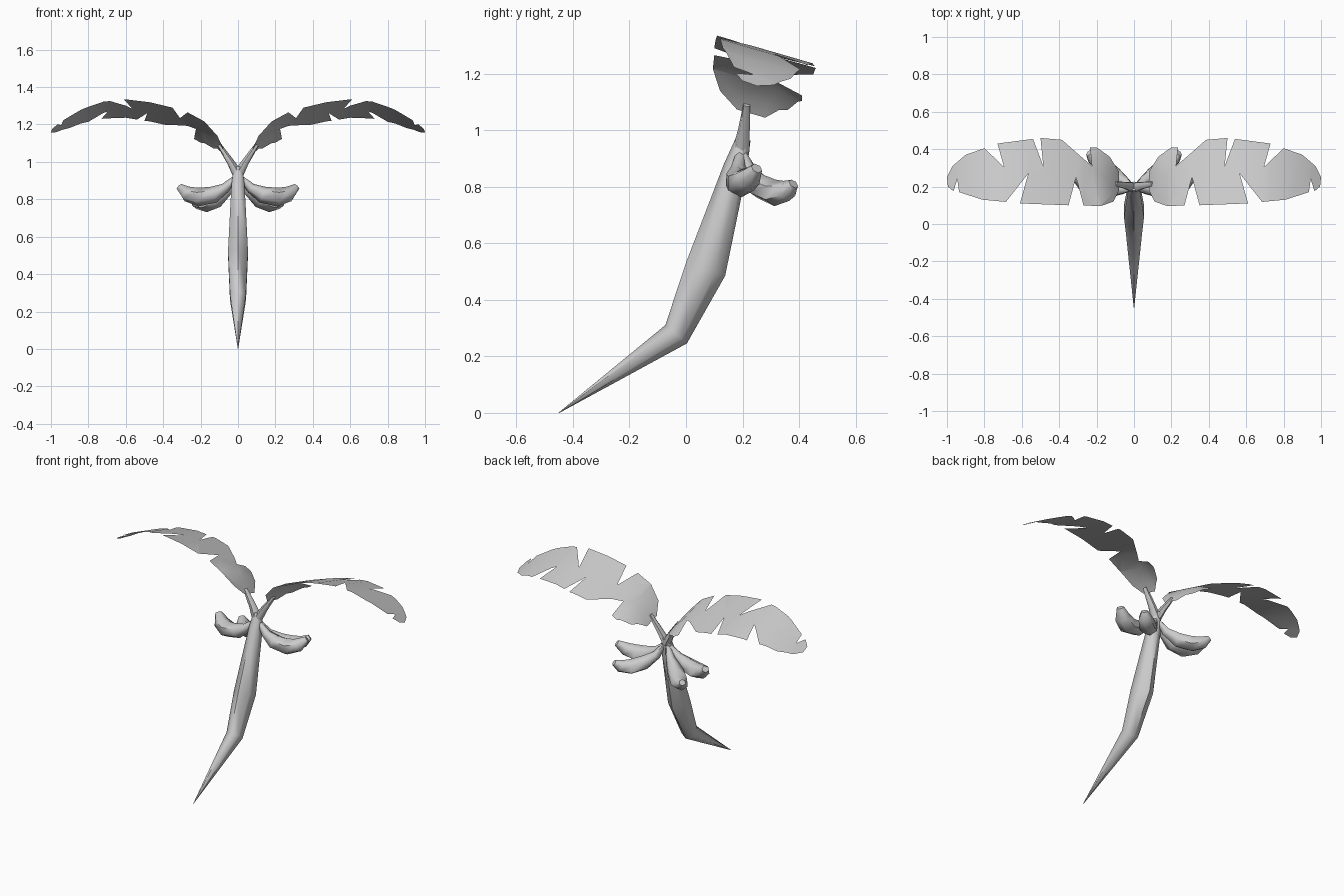
import bpy
import bmesh
import math
from mathutils import Vector

cube = bpy.data.objects.get("Cube")
if cube:
    bpy.data.objects.remove(cube, do_unlink=True)

# Single grey material
grey = bpy.data.materials.new("plain grey")
grey.use_nodes = True
colour = (0.6, 0.6, 0.6, 1)
grey.diffuse_color = colour
grey.node_tree.nodes["Principled BSDF"].inputs["Base Color"].default_value = colour


def finish(bm, name, angle):
    """Turn a bmesh into a shaded object."""
    mesh = bpy.data.meshes.new(name)
    bm.to_mesh(mesh)
    bm.free()
    mesh.materials.append(grey)
    obj = bpy.data.objects.new(name, mesh)
    bpy.context.collection.objects.link(obj)
    bpy.ops.object.select_all(action="DESELECT")
    obj.select_set(True)
    bpy.context.view_layer.objects.active = obj
    bpy.ops.object.shade_smooth_by_angle(angle=math.radians(angle))
    return obj


def tube(name, path, mirror=1, sides=6):
    """Loft a ring of sides along (x, y, z, width, depth) stations."""
    bm = bmesh.new()
    centres = [Vector((p[0] * mirror, p[1], p[2])) for p in path]
    rings = []
    for i, c in enumerate(centres):
        before = (c - centres[i - 1]).normalized() if i else Vector()
        after = (centres[i + 1] - c).normalized() if i + 1 < len(path) else Vector()
        tangent = (before + after).normalized()
        across = tangent.cross(Vector((0, 0, 1))).normalized()
        out = across.cross(tangent)
        width, depth = path[i][3], path[i][-1]
        ring = []
        for k in range(sides):
            a = math.tau * (k + 0.5) / sides + math.pi / 6 * 2
            ring.append(bm.verts.new(c + across * width * math.cos(a) * 1.1
                                     + out * depth * math.sin(a)))
        rings.append(ring)
    for low, high in zip(rings, rings[1:]):
        for k in range(sides):
            n = (k + 1) % sides
            bm.faces.new((low[k], low[n], high[n], high[k]))
    bm.faces.new(rings[0])
    bm.faces.new(rings[-1])
    bmesh.ops.recalc_face_normals(bm, faces=bm.faces)
    return finish(bm, name, 62)


# Arch of the leaf's front edge: x, z
ARCH = [(0.07, 1.08), (0.11, 1.145), (0.18, 1.215), (0.27, 1.265), (0.35, 1.29),
        (0.47, 1.32), (0.6, 1.337), (0.72, 1.328), (0.84, 1.29), (0.94, 1.24),
        (1.0, 1.2)]

# Torn leaf outline seen from above: back edge outward, front edge inward
OUTLINE = [(0.08, 0.2), (0.08, 0.28), (0.13, 0.36), (0.2, 0.41), (0.235, 0.41),
           (0.225, 0.31), (0.3, 0.375), (0.385, 0.45), (0.5, 0.46),
           (0.485, 0.31), (0.54, 0.455), (0.73, 0.43), (0.695, 0.305),
           (0.8, 0.405), (0.9, 0.37), (0.97, 0.31), (1.0, 0.25), (0.995, 0.2),
           (0.965, 0.175), (0.945, 0.24), (0.935, 0.17), (0.81, 0.13),
           (0.685, 0.118), (0.565, 0.27), (0.61, 0.11), (0.35, 0.1),
           (0.31, 0.25), (0.27, 0.1), (0.18, 0.095), (0.11, 0.12), (0.08, 0.18)]


def arch_height(x):
    for (xa, za), (xb, zb) in zip(ARCH, ARCH[1:]):
        if x <= xb:
            return za + (zb - za) * (x - xa) / (xb - xa)
    return ARCH[-1][1]


def leaf(name, mirror):
    """Cut the flat outline across, then bend it along the arch."""
    bm = bmesh.new()
    bm.faces.new([bm.verts.new((x, y, 0)) for x, y in OUTLINE])
    bmesh.ops.triangulate(bm, faces=bm.faces[:])
    for x, _ in ARCH[1:-1]:
        bmesh.ops.bisect_plane(bm, geom=bm.verts[:] + bm.edges[:] + bm.faces[:],
                               plane_co=(x, 0, 0), plane_no=(1, 0, 0))
    for v in bm.verts:
        v.co.z = arch_height(v.co.x) - 0.29 * (v.co.y - 0.1)
        if v.co.x < 0.24:
            v.co.z -= 0.3 * max(0, v.co.y - 0.3)
        v.co.x *= mirror
    bm.normal_update()
    for f in bm.faces:
        if f.normal.z < 0:
            f.normal_flip()
    return finish(bm, name, 40)


# Trunk, pointed at the root and bent above it
tube("trunk", [(0, -0.45, 0, 0.001), (0, -0.035, 0.278, 0.045, 0.05),
               (0, 0.07, 0.51, 0.056, 0.073), (0, 0.175, 0.87, 0.037, 0.042),
               (0, 0.203, 0.97, 0.024, 0.026)])

# Stalks, leaves and fruit on both sides
SIDE_FRUIT = [(0.01, 0.19, 0.92, 0.012), (0.07, 0.185, 0.86, 0.027),
              (0.13, 0.185, 0.825, 0.045), (0.21, 0.195, 0.812, 0.05),
              (0.27, 0.22, 0.828, 0.042), (0.312, 0.25, 0.865, 0.02)]
BACK_FRUIT = [(0.01, 0.2, 0.92, 0.012), (0.05, 0.225, 0.85, 0.027),
              (0.11, 0.265, 0.8, 0.045), (0.17, 0.315, 0.778, 0.047),
              (0.215, 0.355, 0.785, 0.038), (0.24, 0.38, 0.81, 0.018)]
for side, m in (("left", 1), ("right", -1)):
    tube(side + "_stalk", [(0, 0.195, 0.93, 0.028), (0.04, 0.205, 1.0, 0.02),
                           (0.1, 0.215, 1.09, 0.012)], m)
    leaf(side + "_leaf", m)
    tube(side + "_side_fruit", SIDE_FRUIT, m)
    tube(side + "_back_fruit", BACK_FRUIT, m)
